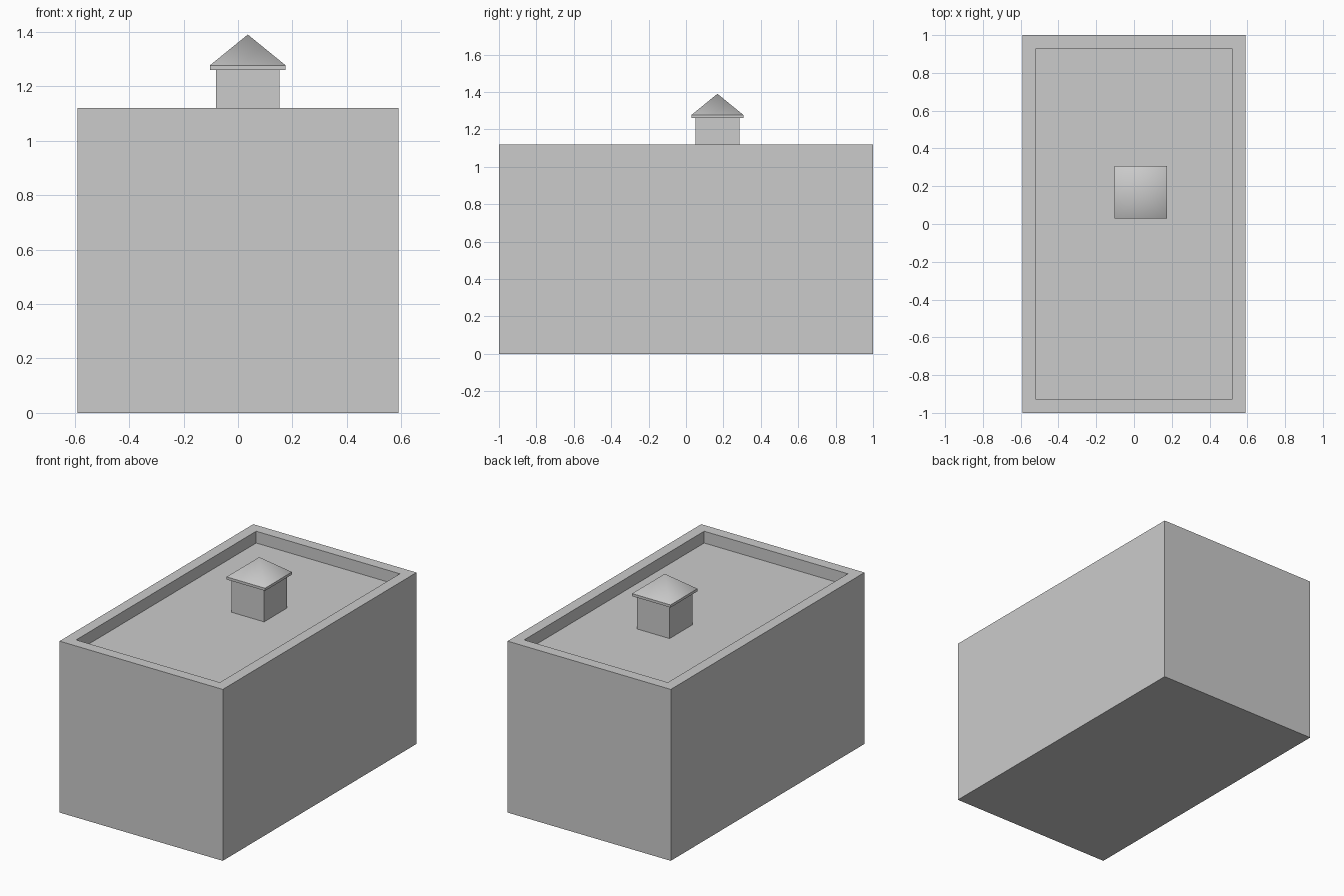
import bpy, bmesh
from mathutils import Matrix

if "Cube" in bpy.data.objects:
    bpy.data.objects.remove(bpy.data.objects["Cube"])


def finish(bm, name):
    bmesh.ops.recalc_face_normals(bm, faces=bm.faces)
    mesh = bpy.data.meshes.new(name)
    bm.to_mesh(mesh)
    bm.free()
    obj = bpy.data.objects.new(name, mesh)
    bpy.context.collection.objects.link(obj)
    return obj


def box_bm(cx, cy, hx, hy, z0, z1):
    bm = bmesh.new()
    m = Matrix.Translation((cx, cy, (z0 + z1) / 2)) @ Matrix.Diagonal((2 * hx, 2 * hy, z1 - z0, 1))
    bmesh.ops.create_cube(bm, size=1, matrix=m)
    return bm


def top_face(bm):
    return max(bm.faces, key=lambda f: f.calc_center_median().z)


HX, HY = 0.59, 1.0            # building half sizes
CX, CY = 0.036, 0.168         # rooftop hut centre
DECK = 1.043                  # sunken roof deck height

# Main block
finish(box_bm(0, 0, HX, HY, 0, 1.0), "building_walls")

# Parapet rim with sunken deck
bm = box_bm(0, 0, HX, HY, 1.0, 1.12)
top = top_face(bm)
bmesh.ops.inset_region(bm, faces=[top], thickness=0.1)
deck = bmesh.ops.extrude_discrete_faces(bm, faces=[top])["faces"][0]
for v in deck.verts:
    v.co.z = DECK
finish(bm, "parapet_and_deck")

# Hut walls
finish(box_bm(CX, CY, 0.117, 0.117, DECK, 1.26), "hut_walls")

# Hut roof: thin eave slab rising to a softly shaded pyramid
bm = box_bm(CX, CY, 0.139, 0.139, 1.26, 1.277)
apex = bmesh.ops.poke(bm, faces=[top_face(bm)])
apex["verts"][0].co.z = 1.39
for f in apex["faces"]:
    f.smooth = True
for e in {e for f in apex["faces"] for e in f.edges}:
    e.smooth = apex["verts"][0] in e.verts
finish(bm, "hut_roof")
